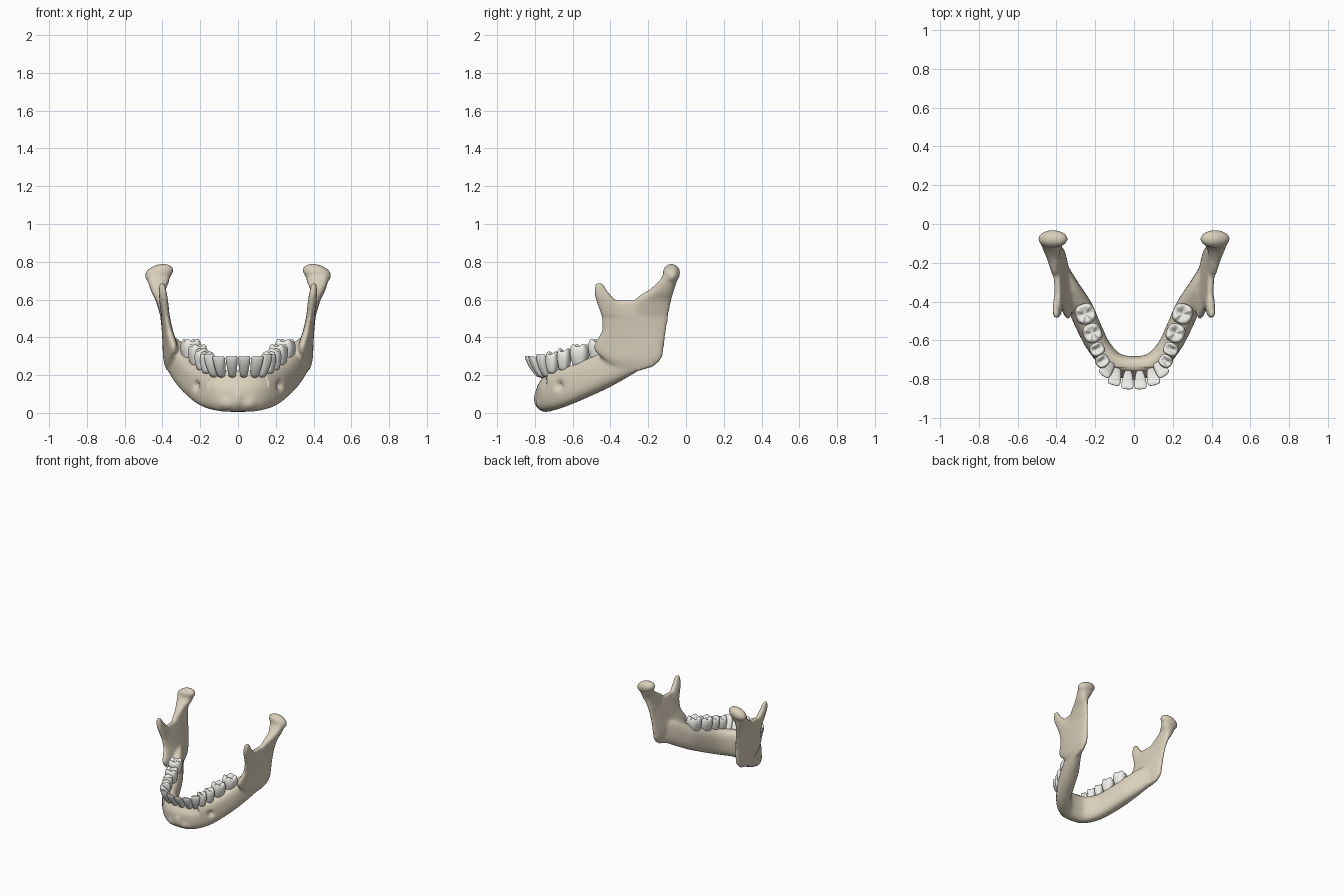
import bpy, bmesh, math
from mathutils import Vector, Matrix

if "Cube" in bpy.data.objects:
    bpy.data.objects.remove(bpy.data.objects["Cube"])


def material(name, col):
    m = bpy.data.materials.new(name)
    m.diffuse_color = (*col, 1)
    m.use_nodes = True
    m.node_tree.nodes["Principled BSDF"].inputs["Base Color"].default_value = m.diffuse_color
    return m


def spline(a, b, c, d, t):
    # Catmull-Rom interpolation of equal-length tuples
    return [0.5 * (2 * q + (r - p) * t + (2 * p - 5 * q + 4 * r - s) * t * t
                   + (3 * q - p - 3 * r + s) * t ** 3) for p, q, r, s in zip(a, b, c, d)]


def skin(bm, rings):
    rows = [[bm.verts.new(p) for p in r] for r in rings]
    n = len(rows[0])
    for r0, r1 in zip(rows, rows[1:]):
        for i in range(n):
            bm.faces.new((r0[i], r0[(i + 1) % n], r1[(i + 1) % n], r1[i]))
    bm.faces.new(rows[0][::-1])
    bm.faces.new(rows[-1])


def power(v, e):
    return math.copysign(abs(v) ** e, v)


def loft(bm, stations, e=0.8, n=28, steps=6):
    # station: end A xyz, end B xyz, half thickness
    s = stations
    fine = []
    for i in range(len(s) - 1):
        a, d = s[max(i - 1, 0)], s[min(i + 2, len(s) - 1)]
        fine += [spline(a, s[i], s[i + 1], d, k / steps) for k in range(steps)]
    fine.append(s[-1])
    mids = [(Vector(f[:3]) + Vector(f[3:6])) / 2 for f in fine]
    rings = []
    for i, f in enumerate(fine):
        half = (Vector(f[3:6]) - Vector(f[:3])) / 2
        tan = mids[min(i + 1, len(mids) - 1)] - mids[max(i - 1, 0)]
        nor = half.cross(tan).normalized()
        rings.append([mids[i] + half * power(math.cos(t), e) + nor * f[6] * power(math.sin(t), e)
                      for t in (2 * math.pi * k / n for k in range(n))])
    skin(bm, rings)


def flip(s):
    return (-s[0], s[1], s[2], -s[3], s[4], s[5], s[6])


def ball(bm, loc, rad, tilt=0):
    m = Matrix.Translation(loc) @ Matrix.Rotation(tilt, 4, 'Y') @ Matrix.Diagonal((*rad, 1))
    bmesh.ops.create_uvsphere(bm, u_segments=24, v_segments=16, radius=1, matrix=m)


def new_object(name, bm, mat):
    bmesh.ops.recalc_face_normals(bm, faces=bm.faces)
    me = bpy.data.meshes.new(name)
    bm.to_mesh(me)
    bm.free()
    me.materials.append(mat)
    ob = bpy.data.objects.new(name, me)
    bpy.context.collection.objects.link(ob)
    return ob


bone = material("bone", (0.70, 0.63, 0.50))
enamel = material("enamel", (0.86, 0.85, 0.81))

# Horseshoe body: lower edge, upper edge, half thickness
body = [(0, -.745, .005, 0, -.730, .225, .056),
        (.09, -.728, .008, .10, -.712, .228, .056),
        (.172, -.650, .030, .172, -.640, .240, .058),
        (.232, -.540, .075, .222, -.545, .275, .062),
        (.285, -.420, .130, .268, -.440, .325, .062),
        (.338, -.300, .195, .315, -.345, .380, .045),
        (.365, -.215, .245, .358, -.260, .410, .028)]
# Ramus plate: front edge, back edge, rising
ramus = [(.345, -.320, .205, .375, -.170, .245, .018),
         (.345, -.430, .280, .378, -.128, .290, .028),
         (.338, -.490, .345, .380, -.116, .350, .032),
         (.365, -.446, .440, .385, -.104, .440, .026),
         (.382, -.452, .530, .396, -.090, .530, .022),
         (.390, -.440, .592, .405, -.110, .600, .016)]
coronoid = [(.380, -.450, .520, .390, -.300, .520, .022),
            (.390, -.478, .600, .398, -.375, .600, .022),
            (.396, -.486, .645, .402, -.412, .640, .020),
            (.400, -.478, .688, .404, -.438, .684, .013)]
neck = [(.392, -.300, .530, .396, -.090, .530, .022),
        (.408, -.265, .605, .410, -.076, .600, .028),
        (.420, -.190, .655, .424, -.063, .650, .040),
        (.420, -.140, .700, .424, -.048, .700, .058),
        (.418, -.115, .740, .420, -.045, .740, .060)]

bm = bmesh.new()
loft(bm, [flip(s) for s in body[:0:-1]] + body, e=0.75)
for side in (1, -1):
    for part in (ramus, coronoid, neck):
        loft(bm, part if side == 1 else [flip(s) for s in part])
    # Condyle and chin corner
    ball(bm, (side * .418, -.077, .740), (.080, .046, .046), side * .3)
    ball(bm, (side * .05, -.755, .055), (.06, .042, .042))
ball(bm, (0, -.765, .075), (.035, .042, .06))
rough = new_object("jaw_rough", bm, bone)
m = rough.modifiers.new("fuse", 'REMESH')
m.mode, m.voxel_size = 'VOXEL', 0.009
m = rough.modifiers.new("soften", 'SMOOTH')
m.factor, m.iterations = 0.5, 9
mesh = bpy.data.meshes.new_from_object(rough.evaluated_get(bpy.context.evaluated_depsgraph_get()))
bpy.data.objects.remove(rough)

# Nerve openings on the sides of the chin and the hollow below the incisors
for v in mesh.vertices:
    for side in (1, -1):
        d = (v.co - Vector((side * .225, -.675, .145))).length
        v.co += Vector((-side * .8, .6, 0)) * .022 * math.exp(-(d / .022) ** 2)
    if v.co.y < -.74:
        v.co.y += .018 * math.exp(-((v.co.z - .185) / .035) ** 2)
if not mesh.materials:
    mesh.materials.append(bone)
mesh.polygons.foreach_set("use_smooth", [True] * len(mesh.polygons))
jaw = bpy.data.objects.new("jaw_bone", mesh)
bpy.context.collection.objects.link(jaw)

# Crown profiles: width, depth, height, forward lean
FRONT = [(.55, .75, -.35, -.3), (.68, .95, 0, 0), (.88, 1, .35, .35), (1, .72, .7, .75),
         (1, .42, .95, 1), (.85, .25, 1, 1.04), (.3, .08, 1, 1.04)]
BACK = [(.65, .65, -.35, 0), (.8, .8, 0, 0), (1, 1, .4, 0), (.98, .96, .75, 0),
        (.8, .78, 1, 0), (.5, .48, .9, 0), (.12, .12, .78, 0)]


def tooth(name, x, y, z0, z1, w, d, turn, lean, cusps):
    bm = bmesh.new()
    rings = []
    for sw, sd, h, f in (BACK if cusps else FRONT):
        ring = []
        for k in range(24):
            t = 2 * math.pi * k / 24
            bump = 0.1 * math.cos(cusps * t + (math.pi if cusps == 4 else 0)) if cusps and h > .85 else 0
            c, s = power(math.cos(t), .75), power(math.sin(t), .75)
            ring.append(Vector((c * w * sw / 2, s * d * sd / 2 - lean * f, z0 + (z1 - z0) * (h + bump))))
        rings.append(ring)
    skin(bm, rings)
    bm.transform(Matrix.Translation((x, y, 0)) @ Matrix.Rotation(turn, 4, 'Z'))
    ob = new_object(name, bm, enamel)
    ob.modifiers.new("round", 'SUBSURF').levels = 1
    ob.modifiers["round"].render_levels = 1
    for p in ob.data.polygons:
        p.use_smooth = True


# name, x, y, neck z, top z, width, depth, turn in degrees, lean, cusps
row = [("central_incisor", .031, -.782, .215, .302, .064, .062, 3, .058, 0),
       ("lateral_incisor", .091, -.768, .215, .302, .066, .064, 14, .052, 0),
       ("canine", .128, -.738, .218, .312, .066, .072, 38, .040, 0),
       ("first_premolar", .163, -.706, .235, .322, .070, .074, 52, 0, 2),
       ("second_premolar", .190, -.645, .250, .338, .072, .080, 62, 0, 2),
       ("first_molar", .214, -.562, .270, .362, .104, .100, 68, 0, 4),
       ("second_molar", .250, -.463, .295, .390, .110, .108, 70, 0, 4)]
for name, x, y, z0, z1, w, d, turn, lean, cusps in row:
    for side, tag in ((1, "left_"), (-1, "right_")):
        tooth(tag + name, side * x, y, z0, z1, w, d, side * math.radians(turn), lean, cusps)
